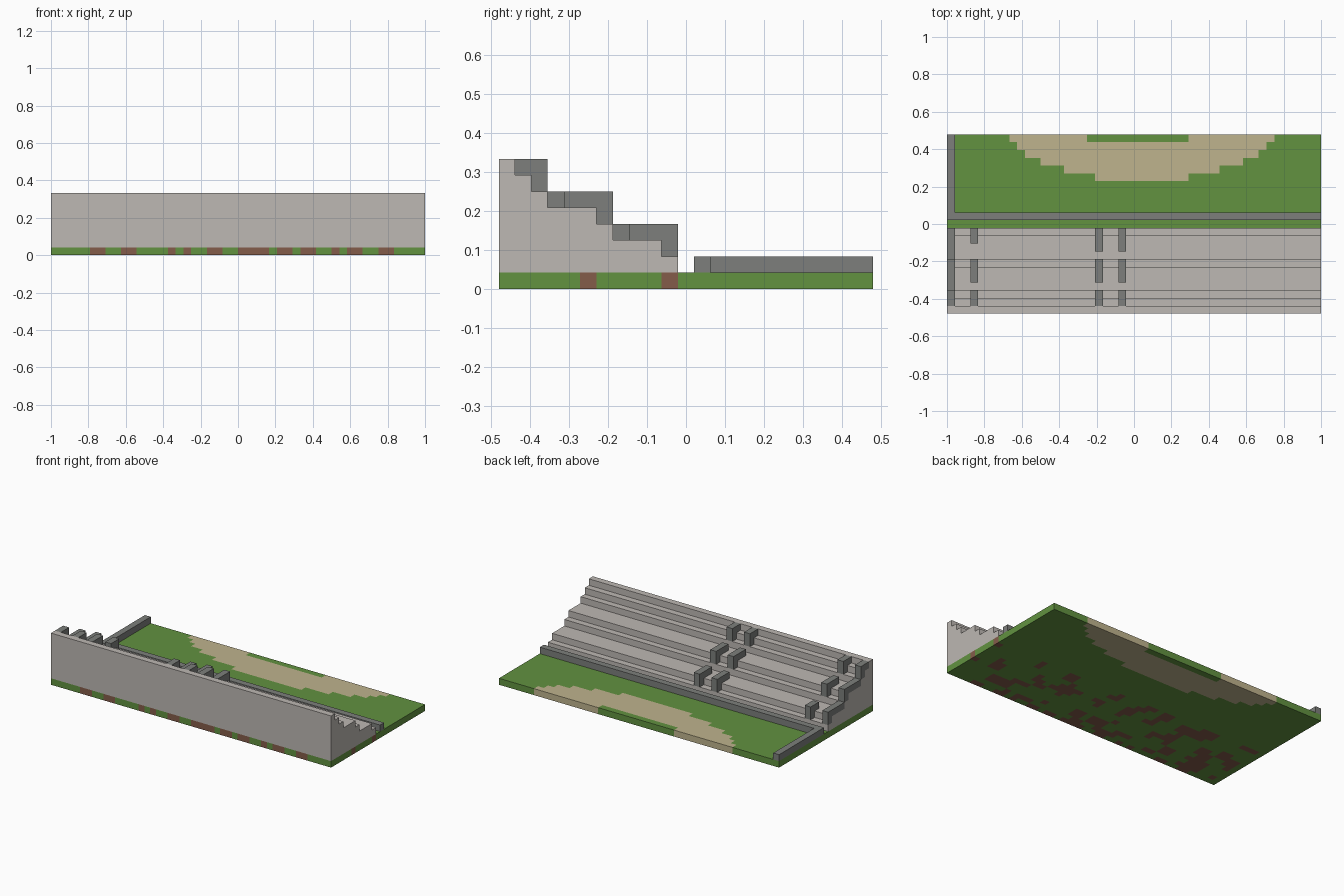
import bpy
import bmesh
from mathutils import Vector, noise

cube = bpy.data.objects.get("Cube")
if cube:
    bpy.data.objects.remove(cube, do_unlink=True)

COLS, ROWS = 48, 23          # block counts across and deep
U = 2 / COLS                 # size of one block


def linear(c):
    c /= 255
    return c / 12.92 if c <= 0.04045 else ((c + 0.055) / 1.055) ** 2.4


def material(name, *rgb):
    m = bpy.data.materials.new(name)
    m.use_nodes = True
    colour = (*[linear(c) for c in rgb], 1)
    m.diffuse_color = colour
    bsdf = m.node_tree.nodes["Principled BSDF"]
    bsdf.inputs["Base Color"].default_value = colour
    bsdf.inputs["Roughness"].default_value = 0.9
    return m


grass = material("grass green", 98, 146, 64)
sand = material("sand", 191, 179, 141)
dirt = material("dirt brown", 132, 92, 74)
stone = material("light stone", 189, 184, 179)
rail = material("dark stone", 125, 127, 124)


def place(col, row, level):
    """Block coordinates to model coordinates."""
    return Vector(((col - COLS / 2) * U, (row - ROWS / 2) * U, level * U))


def add_object(name, bm, *mats):
    bmesh.ops.recalc_face_normals(bm, faces=bm.faces)
    mesh = bpy.data.meshes.new(name)
    bm.to_mesh(mesh)
    bm.free()
    for m in mats:
        mesh.materials.append(m)
    obj = bpy.data.objects.new(name, mesh)
    bpy.context.collection.objects.link(obj)
    return obj


def extrude_profile(name, profile, start, end, mat):
    """Sweep a (row, level) outline sideways between two columns."""
    bm = bmesh.new()
    face = bm.faces.new([bm.verts.new(place(start, r, z)) for r, z in profile])
    result = bmesh.ops.extrude_face_region(bm, geom=[face], use_keep_orig=True)
    moved = [v for v in result["geom"] if isinstance(v, bmesh.types.BMVert)]
    bmesh.ops.translate(bm, verts=moved, vec=((end - start) * U, 0, 0))
    return add_object(name, bm, mat)


# Ground slab: grass, sand field at the back, dirt patches beneath the stand
SAND_ROWS = {22: (8, 42), 21: (9, 41), 20: (10, 40),
             19: (12, 38), 18: (15, 35), 17: (19, 31)}
FRONT_DIRT = [(5, 7), (9, 11), (15, 16), (17, 18), (20, 22), (24, 28),
              (29, 31), (32, 34), (36, 37), (38, 40), (42, 44)]


def ground_index(col, row):
    if row in SAND_ROWS:
        a, b = SAND_ROWS[row]
        centre_grass = row == ROWS - 1 and 18 <= col < 31
        return 1 if a <= col < b and not centre_grass else 0
    if row == 0:
        return 2 if any(a <= col < b for a, b in FRONT_DIRT) else 0
    if row > 10 or col == 0:
        return 0
    if col == COLS - 1:
        return 2 if row in (5, 10) else 0
    return 2 if noise.noise(Vector((col * 0.43, row * 0.43, 2.7))) > 0.13 else 0


bm = bmesh.new()
grid = [[bm.verts.new(place(c, r, 1)) for c in range(COLS + 1)]
        for r in range(ROWS + 1)]
for r in range(ROWS):
    for c in range(COLS):
        f = bm.faces.new((grid[r][c], grid[r][c + 1],
                          grid[r + 1][c + 1], grid[r + 1][c]))
        f.material_index = ground_index(c, r)
ground = add_object("ground", bm, grass, sand, dirt)
slab = ground.modifiers.new("thickness", "SOLIDIFY")
slab.thickness = U
slab.offset = -1

# Stepped seating stand: each entry is (front row edge, height)
outline = [(0, 1)]
edge = 0
for next_edge, height in [(1, 8), (2, 7), (3, 6), (6, 5), (7, 4), (10, 3), (11, 2)]:
    outline += [(edge, height), (next_edge, height)]
    edge = next_edge
outline.append((11, 1))
extrude_profile("seating_stand", outline, 0, COLS, stone)


# Stair rails resting on the steps
def stair_rail(name, col, back, front, top):
    profile = [(back, top), (back, top - 1), (front - 1, top - 1),
               (front - 1, top - 2), (front, top - 2), (front, top)]
    extrude_profile(name, profile, col, col + 1, rail)


for label, col, backs in [("end", 0, (7, 3, 1)), ("outer", 3, (9, 4, 1)),
                          ("aisle_right", 19, (8, 4, 1)),
                          ("aisle_left", 22, (8, 4, 1))]:
    for tier, back, front, top in zip(("lower", "middle", "upper"), backs,
                                      (11, 7, 3), (4, 6, 8)):
        stair_rail(f"{label}_rail_{tier}", col, back, front, top)

# Low barrier around the field
extrude_profile("front_barrier", [(12, 1), (13, 1), (13, 2), (12, 2)], 0, COLS, rail)
extrude_profile("side_barrier", [(13, 1), (ROWS, 1), (ROWS, 2), (13, 2)], 0, 1, rail)
